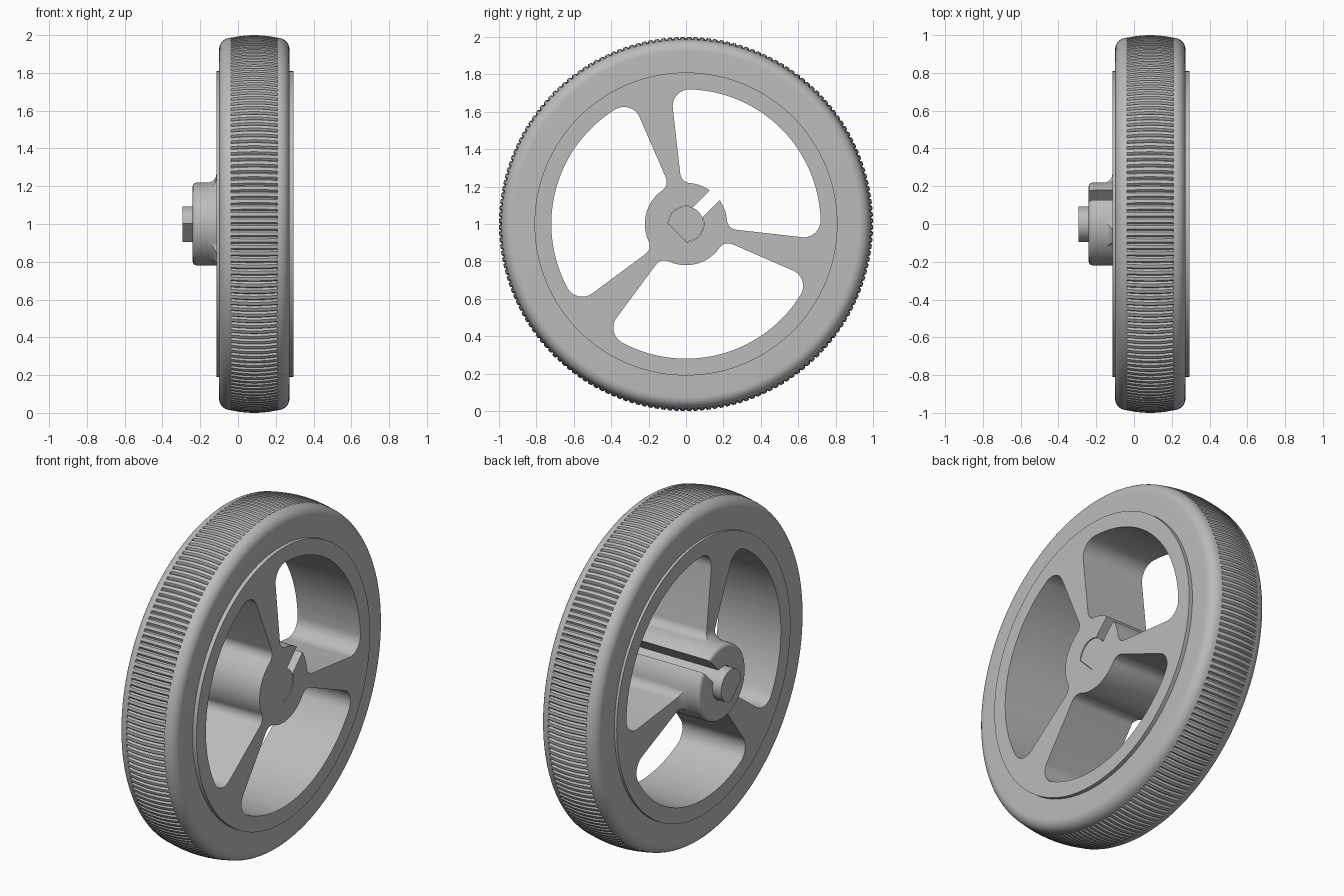
import bpy, bmesh
from math import sin, cos, asin, acos, pi, radians

if "Cube" in bpy.data.objects:
    bpy.data.objects.remove(bpy.data.objects["Cube"])

AXLE_Z = 1.0
FACE_L, FACE_R, HUB_END = 0.295, -0.115, -0.24   # x of the wheel faces and hub end
HUB_R, OPEN_R, RIM_R = 0.22, 0.72, 0.81

grey = bpy.data.materials.new("plain grey")
grey.use_nodes = True
grey.diffuse_color = (0.5, 0.5, 0.5, 1)
grey.node_tree.nodes["Principled BSDF"].inputs["Base Color"].default_value = (0.5, 0.5, 0.5, 1)


def make_object(name, bm):
    bmesh.ops.remove_doubles(bm, verts=bm.verts, dist=1e-5)
    bmesh.ops.recalc_face_normals(bm, faces=bm.faces)
    mesh = bpy.data.meshes.new(name)
    bm.to_mesh(mesh)
    bm.free()
    mesh.materials.append(grey)
    obj = bpy.data.objects.new(name, mesh)
    bpy.context.collection.objects.link(obj)
    return obj


def select(obj):
    bpy.ops.object.select_all(action="DESELECT")
    obj.select_set(True)
    bpy.context.view_layer.objects.active = obj


def lathe(name, profile, steps, closed=False, radius=lambda x, r, i: r):
    """Turn an (x, r) profile about the axle."""
    bm = bmesh.new()
    rings = []
    for i in range(steps):
        a = 2 * pi * i / steps
        rings.append([bm.verts.new((x, radius(x, r, i) * cos(a), AXLE_Z + radius(x, r, i) * sin(a)))
                      for x, r in profile])
    count = len(profile)
    for i in range(steps):
        p, q = rings[i], rings[(i + 1) % steps]
        for j in range(count if closed else count - 1):
            k = (j + 1) % count
            bm.faces.new((p[j], p[k], q[k], q[j]))
    return make_object(name, bm)


def prism(name, outline, x0, x1):
    """Extrude a (y, z) outline along the axle."""
    bm = bmesh.new()
    face = bm.faces.new([bm.verts.new((x0, y, AXLE_Z + z)) for y, z in outline])
    new = bmesh.ops.extrude_face_region(bm, geom=[face])["geom"]
    bmesh.ops.translate(bm, vec=(x1 - x0, 0, 0),
                        verts=[v for v in new if isinstance(v, bmesh.types.BMVert)])
    return make_object(name, bm)


def cut(obj, cutter):
    cutter.hide_render = True
    mod = obj.modifiers.new("cut", "BOOLEAN")
    mod.operation, mod.solver, mod.object = "DIFFERENCE", "EXACT", cutter
    select(obj)
    bpy.ops.object.modifier_apply(modifier=mod.name)
    bpy.data.objects.remove(cutter)


def arc(cx, cy, r, a0, a1, n):
    return [(cx + r * cos(a0 + (a1 - a0) * i / n), cy + r * sin(a0 + (a1 - a0) * i / n))
            for i in range(n + 1)]


def turn(points, a):
    return [(u * cos(a) - v * sin(a), u * sin(a) + v * cos(a)) for u, v in points]


def opening_outline():
    """Sector window with rounded corners, symmetric about angle zero."""
    edge, r1, r2 = radians(51.5), 0.09, 0.055
    a1 = edge - asin(r1 / (OPEN_R - r1))
    a2 = edge - asin(r2 / (HUB_R + r2))
    d1, d2 = OPEN_R - r1, HUB_R + r2
    half = arc(0, 0, OPEN_R, 0, a1, 24)
    half += arc(d1 * cos(a1), d1 * sin(a1), r1, a1, edge + pi / 2, 12)[1:]
    half += arc(d2 * cos(a2), d2 * sin(a2), r2, edge + pi / 2, a2 + pi, 8)
    half += arc(0, 0, HUB_R, a2, 0, 12)[1:]
    return half + [(u, -v) for u, v in reversed(half[1:-1])]


def d_outline(r):
    """Round bar with one flat, facing 225 degrees."""
    half = acos(0.69)
    return turn(arc(0, 0, r, half, 2 * pi - half, 40), radians(225))


# Wheel body: rim, spokes and hub turned as one solid
fillet, rnd, hub = 0.045, 0.022, HUB_R - 0.001
profile = [(HUB_END, 0)]
profile += arc(HUB_END + rnd, hub - rnd, rnd, pi, pi / 2, 6)
profile += arc(FACE_R - fillet, hub + fillet, fillet, -pi / 2, 0, 8)
profile += [(FACE_R, RIM_R), (FACE_L, RIM_R), (FACE_L, 0)]
wheel = lathe("wheel_body", profile, 144)

# Three windows between the spokes
for angle in (45, 165, 285):
    cut(wheel, prism("window_cutter", turn(opening_outline(), radians(angle)), -0.5, 0.5))

# Clamping slot and axle bore
slot = [(0.03, -0.037), (0.3, -0.037), (0.3, 0.037), (0.03, 0.037)]
cut(wheel, prism("slot_cutter", turn(slot, radians(45)), -0.5, 0.5))
cut(wheel, prism("bore_cutter", d_outline(0.096), -0.5, 0.5))

# Axle
axle = prism("axle", d_outline(0.094), -0.295, FACE_L - 0.004)

# Tyre: crowned section with rounded shoulders and fine cross grooves
MID, HALF, TREAD = 0.086, 0.186, 0.122
GROOVES, DEPTH = 180, 0.011


def crown(t):
    return 1.0 - 0.9 * t * t


right_side = [(t, crown(t)) for t in (0, 0.03, 0.06, 0.09, TREAD, TREAD + 0.002)]
right_side += arc(HALF - 0.06, 0.925, 0.06, radians(80), 0, 10)
right_side += [(HALF, RIM_R - 0.02)]
section = [(MID - t, r) for t, r in reversed(right_side[1:])] + [(MID + t, r) for t, r in right_side]


def groove(x, r, i):
    in_tread = abs(x - MID) < TREAD + 0.001 and r > 0.95
    return r - DEPTH if in_tread and i % 4 == 0 else r


tyre = lathe("tyre", section, GROOVES * 4, closed=True, radius=groove)

for obj in (wheel, axle, tyre):
    select(obj)
    bpy.ops.object.shade_smooth_by_angle(angle=radians(30))
